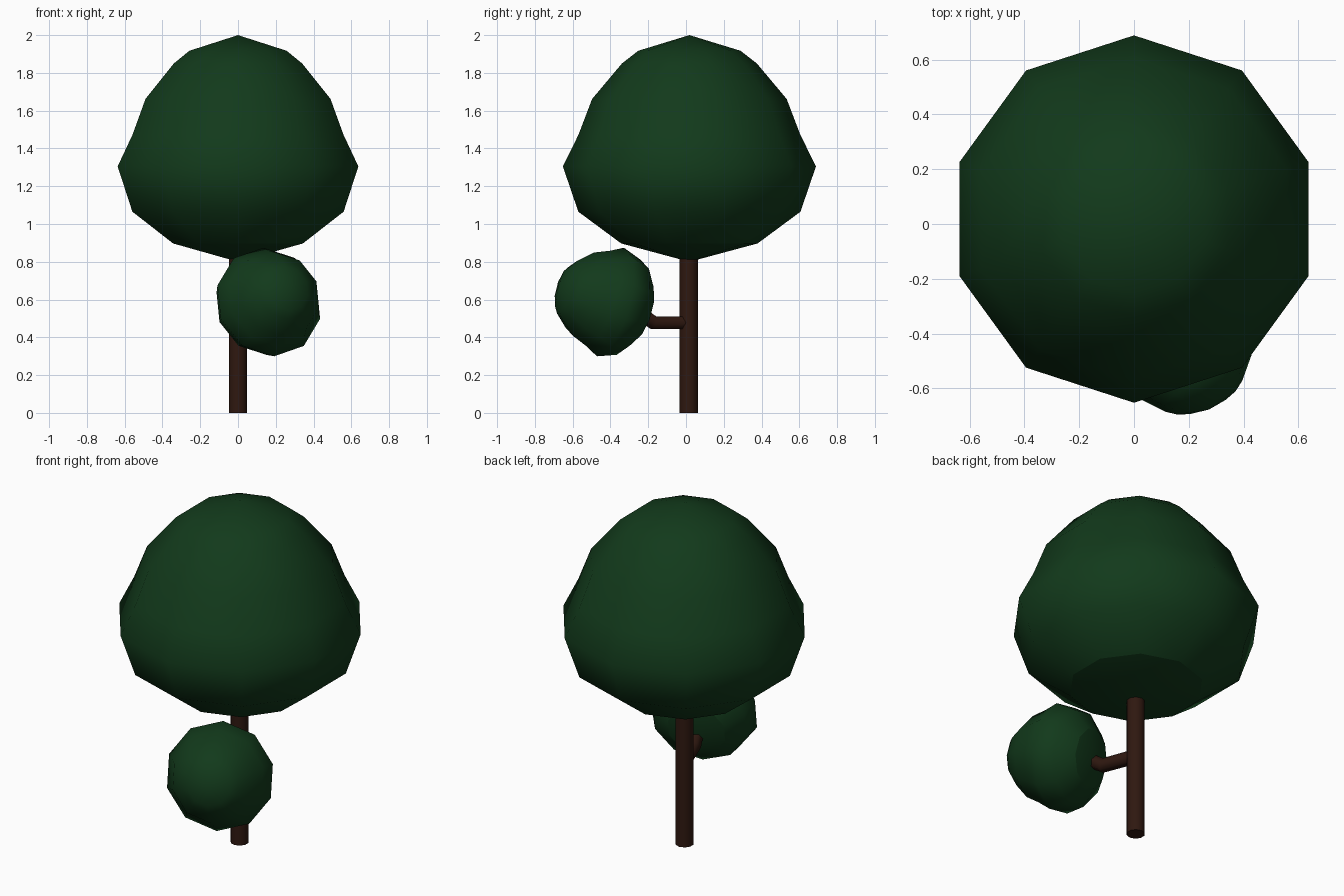
import bpy, bmesh, math
from mathutils import Vector, Matrix

if "Cube" in bpy.data.objects:
    bpy.data.objects.remove(bpy.data.objects["Cube"])


def material(name, rgb):
    m = bpy.data.materials.new(name)
    m.diffuse_color = (*rgb, 1)
    m.use_nodes = True
    m.node_tree.nodes["Principled BSDF"].inputs["Base Color"].default_value = m.diffuse_color
    return m


LEAF = material("leaf_green", (0.006, 0.042, 0.011))
BARK = material("bark_brown", (0.028, 0.009, 0.005))
SIDES = 10

# Crown profile as (radius, height from the widest ring), top to bottom
PROFILE = [(0, 0.695), (0.271, 0.612), (0.357, 0.545), (0.515, 0.357), (0.587, 0.168),
           (0.67, 0), (0.588, -0.24), (0.361, -0.408), (0, -0.505)]


def foliage(name, centre, axis, scale):
    """Ten-sided lathed clump with a crisp edge round its underside."""
    bm = bmesh.new()
    vs = [bm.verts.new((0, r, z)) for r, z in PROFILE]
    edges = [bm.edges.new(p) for p in zip(vs, vs[1:])]
    bmesh.ops.spin(bm, geom=vs + edges, cent=(0, 0, 0), axis=(0, 0, 1),
                   angle=math.tau, steps=SIDES, use_duplicate=False)
    bmesh.ops.remove_doubles(bm, verts=bm.verts[:], dist=1e-4)
    bmesh.ops.recalc_face_normals(bm, faces=bm.faces[:])
    for f in bm.faces:
        f.smooth = True
    rim = PROFILE[-2][1]
    for e in bm.edges:
        if all(abs(v.co.z - rim) < 1e-3 for v in e.verts):
            e.smooth = False
    rot = Vector(axis).to_track_quat('Z', 'Y').to_matrix().to_4x4()
    bm.transform(Matrix.Translation(centre) @ rot @ Matrix.Scale(scale, 4))
    me = bpy.data.meshes.new(name)
    bm.to_mesh(me)
    bm.free()
    me.materials.append(LEAF)
    bpy.context.collection.objects.link(bpy.data.objects.new(name, me))


# Main crown, and the same clump smaller and tipped outward on the branch
foliage("crown", (0, 0.018, 1.305), (0, 0, 1), 1.0)
foliage("side_crown", (0.163, -0.40, 0.587), (0.36, -0.90, 0.26), 0.444)

# Trunk
bpy.ops.mesh.primitive_cylinder_add(vertices=SIDES, radius=0.049, depth=0.85,
                                    location=(0, 0.014, 0.425))
trunk = bpy.context.object
trunk.name = "trunk"
trunk.data.materials.append(BARK)
bpy.ops.object.shade_smooth_by_angle(angle=math.radians(40))

# Bent branch running from the trunk into the side crown
curve = bpy.data.curves.new("branch", 'CURVE')
curve.dimensions = '3D'
curve.bevel_depth = 0.039
curve.bevel_resolution = 1
curve.use_fill_caps = True
path = [(0, 0.014, 0.477), (0.07, -0.172, 0.477), (0.12, -0.29, 0.56)]
spline = curve.splines.new('POLY')
spline.points.add(len(path) - 1)
for p, co in zip(spline.points, path):
    p.co = (*co, 1)
curve.materials.append(BARK)
bpy.context.collection.objects.link(bpy.data.objects.new("branch", curve))
